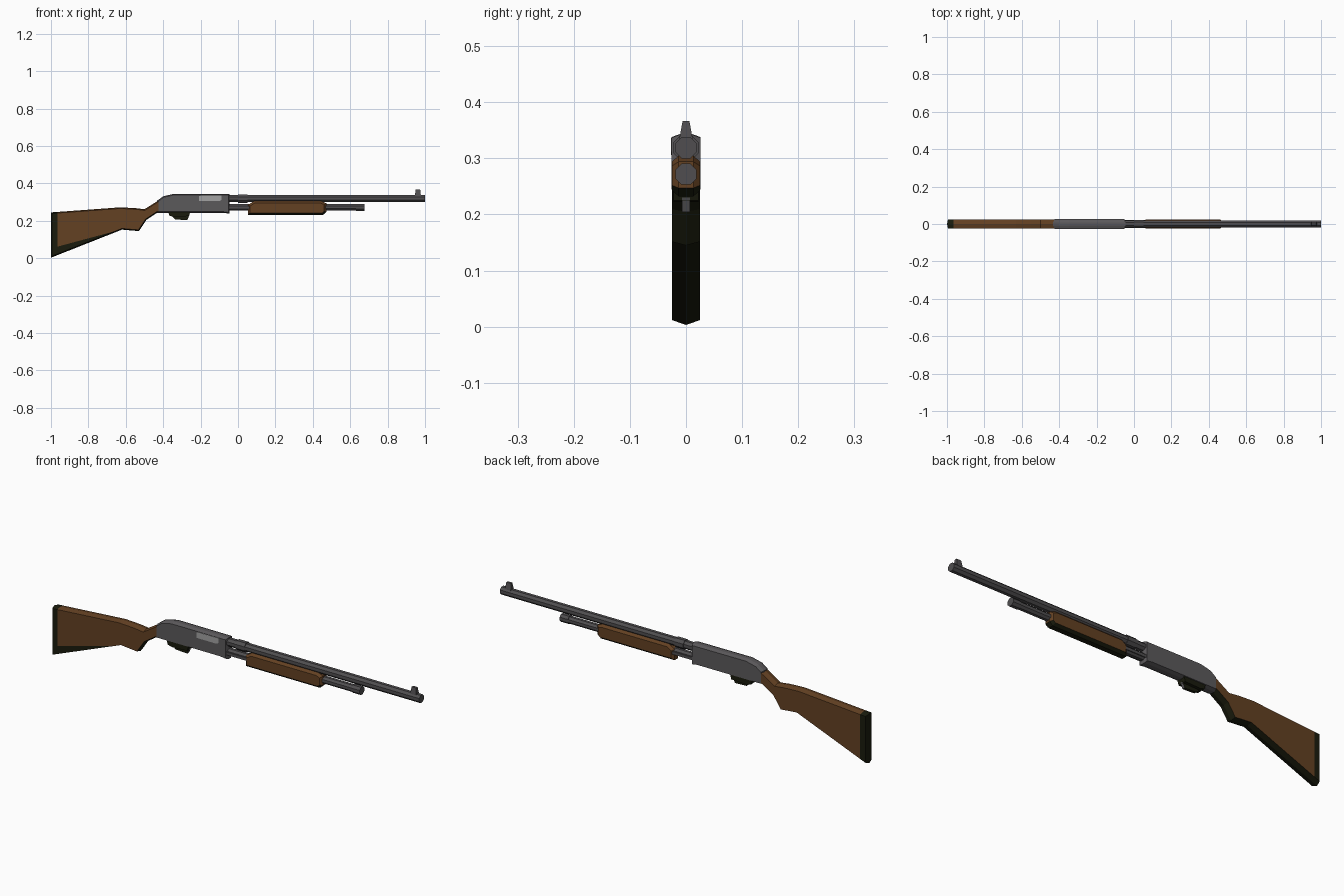
import bpy, bmesh, math
from mathutils import Vector

if "Cube" in bpy.data.objects:
    bpy.data.objects.remove(bpy.data.objects["Cube"])


def material(name, rgb):
    m = bpy.data.materials.new(name)
    m.diffuse_color = (*rgb, 1)
    m.use_nodes = True
    m.node_tree.nodes["Principled BSDF"].inputs["Base Color"].default_value = m.diffuse_color
    return m


WOOD = material("brown wood", (0.125, 0.052, 0.016))
STEEL = material("grey steel", (0.105, 0.100, 0.105))
TUBE = material("dark grey steel", (0.080, 0.076, 0.080))
BLACK = material("greenish black", (0.010, 0.011, 0.004))
BRIGHT = material("bright steel", (0.36, 0.36, 0.36))


def finish(bm, name, mats, rule=None):
    bmesh.ops.recalc_face_normals(bm, faces=bm.faces[:])
    bm.normal_update()
    if rule:
        for f in bm.faces:
            f.material_index = 1 if rule(f.calc_center_median(), f.normal) else 0
    me = bpy.data.meshes.new(name)
    bm.to_mesh(me)
    bm.free()
    for m in mats:
        me.materials.append(m)
    ob = bpy.data.objects.new(name, me)
    bpy.context.collection.objects.link(ob)
    return ob


def inset_outline(pts, d):
    """Shrink a clockwise (x, z) outline by d with mitred corners."""
    out = []
    for i, p in enumerate(pts):
        p = Vector(p)
        a = (p - Vector(pts[i - 1])).normalized()
        b = (Vector(pts[(i + 1) % len(pts)]) - p).normalized()
        na, nb = Vector((a.y, -a.x)), Vector((b.y, -b.x))
        out.append(p + (na + nb) * d / (1 + na.dot(nb)))
    return out


def slab(name, pts, half, mats, ridge=0.0, flat=0.0, cuts=(), rule=None):
    """Extrude an outline over y; rim is full size at |y|<=flat, inset at the sides."""
    bm = bmesh.new()
    small = inset_outline(pts, ridge)
    layers = [(-half, small), (half, small)]
    if ridge:
        mid = [(-flat, pts), (flat, pts)] if flat else [(0, pts)]
        layers = [layers[0], *mid, layers[1]]
    rings = [[bm.verts.new((p[0], y, p[1])) for p in o] for y, o in layers]
    n = len(pts)
    for r, s in zip(rings, rings[1:]):
        for i in range(n):
            j = (i + 1) % n
            bm.faces.new((r[i], r[j], s[j], s[i]))
    caps = [bm.faces.new(rings[0]), bm.faces.new(rings[-1])]
    bmesh.ops.triangulate(bm, faces=caps)
    for co, no in cuts:
        bmesh.ops.bisect_plane(bm, geom=bm.verts[:] + bm.edges[:] + bm.faces[:],
                               plane_co=co, plane_no=no)
    return finish(bm, name, mats, rule)


def tube(name, x0, x1, z, r, mat, sides=8):
    bm = bmesh.new()
    rings = []
    for x in (x0, x1):
        rings.append([bm.verts.new((x, r * math.cos(t), z + r * math.sin(t)))
                      for t in ((k + 0.5) * math.tau / sides for k in range(sides))])
    for i in range(sides):
        j = (i + 1) % sides
        bm.faces.new((rings[0][i], rings[0][j], rings[1][j], rings[1][i]))
    for r_ in rings:
        bm.faces.new(r_)
    return finish(bm, name, [mat])


# Stock: dark butt pad, dark underside and a worn dark strip on the front side
def stock_dark(c, n):
    strip = c.y < -0.02 and c.x < -0.6 and c.z < 0.062 + (c.x + 0.965) * 0.268
    return c.x < -0.966 or n.z < -0.5 or strip


stock = [(-1, 0.003), (-1, 0.245), (-0.63, 0.272), (-0.55, 0.268), (-0.5, 0.262),
         (-0.43, 0.306), (-0.412, 0.306), (-0.412, 0.245), (-0.43, 0.245),
         (-0.49, 0.205), (-0.53, 0.145), (-0.62, 0.153)]
slab("stock", stock, 0.025, [WOOD, BLACK], ridge=0.006,
     cuts=[((-0.966, 0, 0), (1, 0, 0)), ((-0.965, 0, 0.062), (-0.268, 0, 1))],
     rule=stock_dark)

# Receiver with ejection port plate
receiver = [(-0.432, 0.243), (-0.432, 0.308), (-0.40, 0.331), (-0.345, 0.344),
            (-0.045, 0.343), (-0.045, 0.238), (-0.08, 0.243)]
slab("receiver", receiver, 0.0255, [STEEL], ridge=0.006, flat=0.009)
port = [(-0.208, 0.306), (-0.208, 0.332), (-0.195, 0.336), (-0.088, 0.336),
        (-0.088, 0.312), (-0.1, 0.306)]
plate = slab("ejection_port", port, 0.001, [BRIGHT])
plate.location.y = -0.026

# Trigger group
slab("trigger_plate", [(-0.368, 0.228), (-0.372, 0.25), (-0.255, 0.25), (-0.262, 0.225),
                       (-0.345, 0.222)], 0.022, [BLACK])
slab("trigger_guard", [(-0.335, 0.207), (-0.36, 0.23), (-0.26, 0.23), (-0.271, 0.204)],
     0.007, [BLACK, STEEL], rule=lambda c, n: n.x > 0.7)

# Barrel, magazine tube and their collars
tube("barrel", -0.06, 1.0, 0.319, 0.0205, TUBE)
tube("barrel_collar", 0.0, 0.05, 0.319, 0.0245, TUBE)
tube("magazine_tube", -0.06, 0.63, 0.272, 0.0180, TUBE)
tube("magazine_cap", 0.63, 0.675, 0.272, 0.0205, TUBE)
for side, s in (("left", 1), ("right", -1)):
    bar = slab("action_bar_" + side, [(-0.06, 0.262), (-0.06, 0.276), (0.08, 0.276),
                                      (0.08, 0.262)], 0.002, [TUBE])
    bar.location.y = s * 0.019

# Pump fore-end with dark underside
fore = [(0.053, 0.232), (0.053, 0.285), (0.085, 0.305), (0.445, 0.305),
        (0.472, 0.294), (0.472, 0.247), (0.455, 0.232)]
slab("fore_end", fore, 0.025, [WOOD, BLACK], ridge=0.011, flat=0.013,
     rule=lambda c, n: n.z < -0.5)

# Front sight: tapered post
bm = bmesh.new()
bmesh.ops.create_cube(bm, size=1)
for v in bm.verts:
    top = v.co.z > 0
    v.co = Vector((0.962 + v.co.x * (0.024 if top else 0.032),
                   v.co.y * (0.012 if top else 0.024), 0.367 if top else 0.334))
finish(bm, "front_sight", [TUBE])
